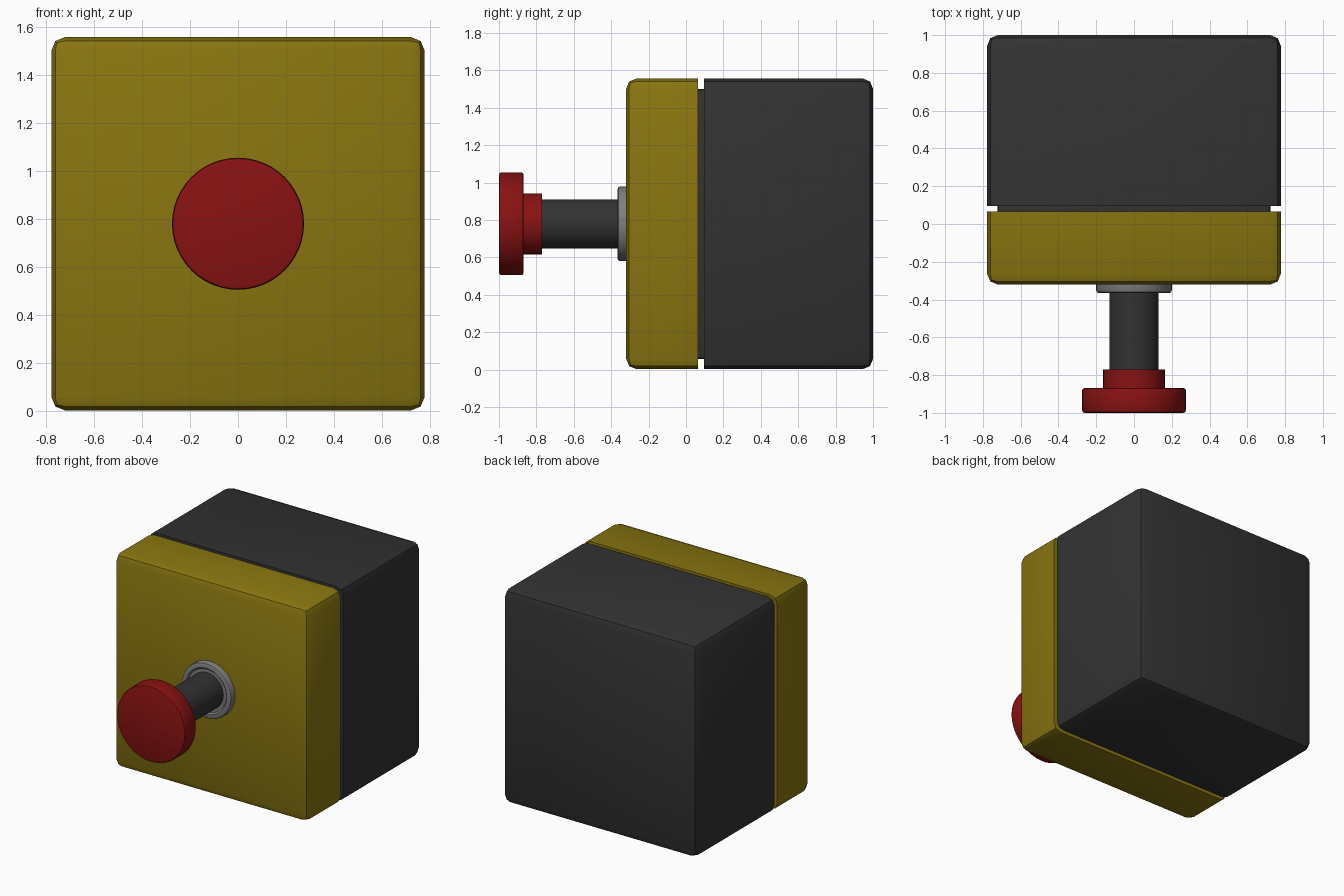
import bpy, bmesh, math
from mathutils import Vector

if "Cube" in bpy.data.objects:
    bpy.data.objects.remove(bpy.data.objects["Cube"])

CENTRE_Z = 0.78


def material(name, rgb):
    m = bpy.data.materials.new(name)
    m.use_nodes = True
    m.diffuse_color = (*rgb, 1)
    m.node_tree.nodes["Principled BSDF"].inputs["Base Color"].default_value = (*rgb, 1)
    return m


YELLOW = material("yellow", (0.25, 0.18, 0.005))
DARK = material("dark grey", (0.032, 0.032, 0.032))
RED = material("red", (0.25, 0.006, 0.006))
STEEL = material("light grey", (0.21, 0.21, 0.21))


def finish(name, bm, mat):
    bmesh.ops.recalc_face_normals(bm, faces=bm.faces)
    mesh = bpy.data.meshes.new(name)
    bm.to_mesh(mesh)
    bm.free()
    mesh.materials.append(mat)
    ob = bpy.data.objects.new(name, mesh)
    bpy.context.collection.objects.link(ob)
    bpy.ops.object.select_all(action='DESELECT')
    ob.select_set(True)
    bpy.context.view_layer.objects.active = ob
    bpy.ops.object.shade_smooth_by_angle(angle=math.radians(30))
    return ob


def box(name, half, y0, y1, mat, rim_y=None, bevel=0.055):
    """Square block from y0 to y1; edges lying on the plane y = rim_y stay sharp."""
    bm = bmesh.new()
    bmesh.ops.create_cube(bm, size=1)
    for v in bm.verts:
        v.co = Vector((v.co.x * 2 * half,
                       y0 if v.co.y < 0 else y1,
                       CENTRE_Z + v.co.z * 2 * half))
    edges = [e for e in bm.edges
             if rim_y is None or any(abs(v.co.y - rim_y) > 1e-4 for v in e.verts)]
    bmesh.ops.bevel(bm, geom=edges, offset=bevel, segments=2, profile=0.5,
                    affect='EDGES')
    return finish(name, bm, mat)


def lathe(name, profile, mat, sides=48):
    """Turn (radius, y) points about the button axis and cap both ends."""
    bm = bmesh.new()
    rings = []
    for r, y in profile:
        rings.append([bm.verts.new((r * math.cos(2 * math.pi * i / sides), y,
                                    CENTRE_Z + r * math.sin(2 * math.pi * i / sides)))
                      for i in range(sides)])
    for a, b in zip(rings, rings[1:]):
        for i in range(sides):
            j = (i + 1) % sides
            bm.faces.new((a[i], a[j], b[j], b[i]))
    bm.faces.new(rings[0])
    bm.faces.new(rings[-1])
    return finish(name, bm, mat)


# Housing: front cover, rear body and the recessed seam between them
box("front_cover", 0.777, -0.32, 0.065, YELLOW, rim_y=0.065)
box("rear_body", 0.777, 0.095, 1.0, DARK, rim_y=0.095)
box("seam_insert", 0.722, 0.0, 0.16, DARK, bevel=0.02)

# Collar ring where the shaft enters the cover
lathe("mounting_ring", [(0.2, -0.31), (0.2, -0.352), (0.196, -0.361), (0.187, -0.365),
                        (0.165, -0.365), (0.155, -0.355), (0.12, -0.355)], STEEL)

# Push button
lathe("button_shaft", [(0.131, -0.31), (0.131, -0.78)], DARK)
lathe("button_neck", [(0.163, -0.77), (0.163, -0.88)], RED)
lathe("button_head", [(0.262, -0.868), (0.271, -0.872), (0.275, -0.881),
                      (0.275, -0.985), (0.271, -0.996), (0.26, -1.0)], RED)
